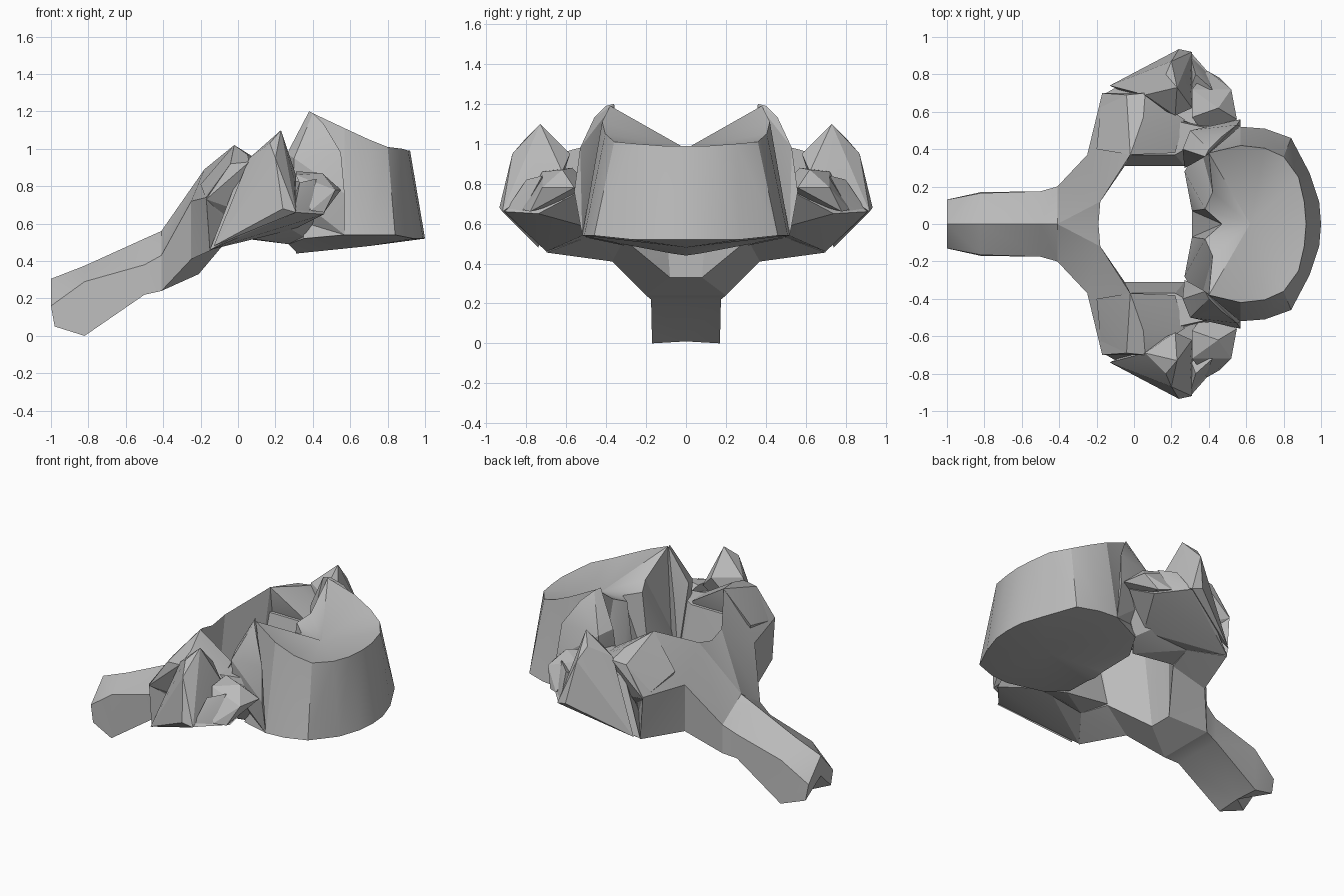
import bpy, bmesh, math

cube = bpy.data.objects.get("Cube")
if cube:
    bpy.data.objects.remove(cube)

GREY = (0.5, 0.5, 0.5, 1.0)
bone = bpy.data.materials.new("bone grey")
bone.use_nodes = True
bone.diffuse_color = GREY
bone.node_tree.nodes["Principled BSDF"].inputs["Base Color"].default_value = GREY


def finish(name, bm, angle):
    """Mirror a half shape across y and make it an object."""
    bmesh.ops.remove_doubles(bm, verts=bm.verts[:], dist=0.0001)
    bmesh.ops.mirror(bm, geom=bm.verts[:] + bm.edges[:] + bm.faces[:],
                     axis="Y", merge_dist=0.0001)
    bmesh.ops.recalc_face_normals(bm, faces=bm.faces[:])
    mesh = bpy.data.meshes.new(name)
    bm.to_mesh(mesh)
    bm.free()
    mesh.materials.append(bone)
    obj = bpy.data.objects.new(name, mesh)
    bpy.context.collection.objects.link(obj)
    bpy.ops.object.select_all(action="DESELECT")
    obj.select_set(True)
    bpy.context.view_layer.objects.active = obj
    bpy.ops.object.shade_smooth_by_angle(angle=math.radians(angle))


def hull(name, points):
    """Faceted lump wrapped around a few corner points."""
    bm = bmesh.new()
    for p in points:
        bm.verts.new(p)
    out = bmesh.ops.convex_hull(bm, input=bm.verts[:])
    loose = [v for v in out["geom_interior"] if isinstance(v, bmesh.types.BMVert)]
    bmesh.ops.delete(bm, geom=loose, context="VERTS")
    finish(name, bm, 15)


def loft(name, sections, closed, cap_first, cap_last, angle):
    """Skin a row of matching sections."""
    bm = bmesh.new()
    rows = [[bm.verts.new(p) for p in s] for s in sections]
    n = len(rows[0])
    for a, b in zip(rows, rows[1:]):
        for i in range(n if closed else n - 1):
            j = (i + 1) % n
            bm.faces.new((a[i], a[j], b[j], b[i]))
    if cap_first:
        bm.faces.new(rows[0])
    if cap_last:
        bm.faces.new(rows[-1])
    bmesh.ops.triangulate(bm, faces=bm.faces[:])
    finish(name, bm, angle)


# Drum-shaped body: upper and lower rims, front to back, with dished caps
upper = [(.92, 0, .99), (.91, .12, .99), (.88, .25, 1.0), (.80, .36, 1.01), (.70, .405, 1.05),
         (.57, .42, 1.11), (.40, .38, 1.19), (.42, .17, 1.04), (.38, .08, 1.0), (.47, 0, .985)]
lower = [(1.0, 0, .52), (.99, .12, .52), (.94, .27, .52), (.84, .46, .54), (.70, .51, .54),
         (.57, .52, .54), (.35, .43, .52), (.27, .28, .49), (.31, .07, .45), (.31, 0, .44)]
count = len(upper)
loft("body", [[(.62, 0, .975)] * count, upper, lower, [(.70, 0, .48)] * count],
     False, False, False, 32)

# Rear spine with a hollow, forked end
loft("rear_spine", [
    [(-1, 0, .305), (-1, .13, .16), (-.98, .135, .05), (-1, 0, .17)],
    [(-.82, 0, .375), (-.82, .165, .29), (-.82, .17, 0), (-.82, 0, .01)],
    [(-.5, 0, .52), (-.5, .175, .38), (-.5, .175, .22), (-.5, 0, .22)],
    [(-.41, 0, .56), (-.41, .2, .43), (-.41, .2, .24), (-.41, 0, .24)],
], False, True, False, 25)

# Arch wall round the back of the opening
loft("rear_arch", [
    [(-.19, 0, .86), (-.41, 0, .56), (-.41, 0, .24), (-.21, 0, .33)],
    [(-.18, .12, .89), (-.41, .2, .43), (-.41, .2, .24), (-.21, .08, .33)],
    [(-.02, .37, 1.02), (-.25, .37, .72), (-.25, .37, .41), (-.05, .31, .52)],
    [(-.04, .69, .92), (-.17, .70, .74), (-.15, .70, .455), (0, .5, .53)],
], True, False, True, 15)

# Root joining the arch to the body, rising towards the front
hull("side_root", [
    (-.05, .31, .53), (.27, .31, .49), (0, .5, .53), (.35, .42, .53), (.5, .5, .74),
    (-.03, .37, .85), (.22, .37, .85), (.2, .6, .62), (.45, .5, .86), (0, .6, .85)])

# Outer mass under the wing, with a rising lower edge
hull("side_mass", [
    (-.15, .70, .46), (0, .5, .53), (.24, .92, .67), (.31, .91, .66), (.46, .74, .65),
    (.5, .55, .75), (0, .66, .85), (.4, .5, .82), (.3, .7, .8), (.3, .45, .57)])

# Sloping joint facet on top of the arch
hull("joint_facet", [
    (-.02, .37, 1.02), (-.04, .69, .92), (-.17, .70, .73), (-.2, .40, .81), (.05, .57, .97),
    (.22, .38, .87), (.27, .56, .84), (-.1, .5, .55), (.2, .5, .6), (.06, .70, .93)])

# Outer wing with its raised crest
hull("outer_wing", [
    (-.13, .74, .48), (.06, .69, .95), (.17, .80, 1.03), (.23, .73, 1.10), (.2, .87, .95),
    (.24, .935, .68), (.31, .92, .66), (.22, .58, .95), (.31, .62, .86), (.3, .76, .84)])

# Front knob of the wing
hull("front_knob", [
    (.52, .72, .78), (.46, .78, .66), (.39, .82, .67), (.48, .62, .72), (.31, .57, .88),
    (.45, .62, .87), (.31, .72, .86), (.55, .56, .78), (.4, .45, .75)])
hull("knob_spur", [
    (.30, .90, .67), (.33, .80, .82), (.42, .72, .84), (.38, .82, .66), (.3, .72, .75)])

# Raised lip at the back corner of the body
hull("body_lip", [
    (.38, .36, 1.2), (.40, .40, 1.19), (.46, .46, 1.13), (.26, .40, .97), (.30, .50, .95),
    (.55, .53, .98), (.57, .56, .76), (.57, .52, .54), (.30, .48, .75), (.31, .32, .85),
    (.27, .30, .52)])
